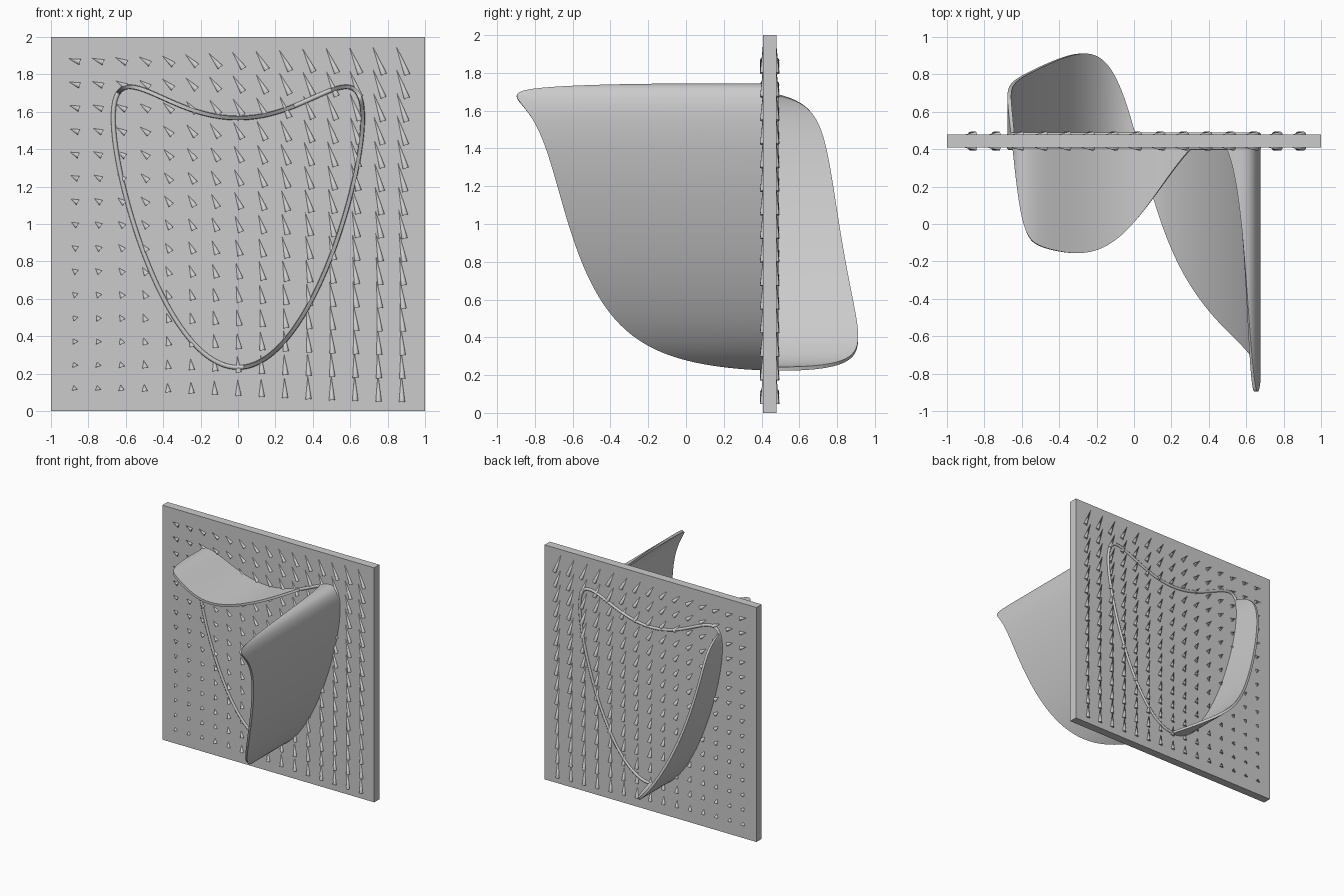
import bpy, bmesh, math
from mathutils import Vector, Matrix

if "Cube" in bpy.data.objects:
    bpy.data.objects.remove(bpy.data.objects["Cube"])

MID = 0.443      # y of the plate's middle plane
HALF = 0.035     # half the plate thickness
STEPS = 300


def field(x, z):
    return Vector((-0.277 * z, 0, 0.75 + 0.61 * math.sin(1.5 * x)))


def path(t):
    u = 2 / 3
    return Vector((u * math.cos(t), 0, 0.9 + u * (math.sin(t) + math.cos(t) ** 2)))


def tangent(t):
    c, s = math.cos(t), math.sin(t)
    return Vector((-s, 0, c - 2 * s * c)).normalized()


def finish(bm, name, smooth=True):
    bmesh.ops.recalc_face_normals(bm, faces=bm.faces)
    mesh = bpy.data.meshes.new(name)
    bm.to_mesh(mesh)
    bm.free()
    ob = bpy.data.objects.new(name, mesh)
    bpy.context.collection.objects.link(ob)
    if smooth:
        bpy.ops.object.select_all(action='DESELECT')
        ob.select_set(True)
        bpy.context.view_layer.objects.active = ob
        bpy.ops.object.shade_smooth_by_angle(angle=math.radians(40))
    return ob


def closed_sweep(name, section):
    """Sweep a ring of (across, y) points, given by section(t), round the path."""
    bm = bmesh.new()
    rings = []
    for i in range(STEPS):
        t = 2 * math.pi * i / STEPS
        p, d = path(t), tangent(t)
        n = Vector((d.z, 0, -d.x))
        rings.append([bm.verts.new(p + n * a + Vector((0, y, 0))) for a, y in section(t)])
    for i, ring in enumerate(rings):
        nxt = rings[(i + 1) % STEPS]
        for k in range(len(ring)):
            m = (k + 1) % len(ring)
            bm.faces.new((ring[k], ring[m], nxt[m], nxt[k]))
    return finish(bm, name)


# Upright plate
bm = bmesh.new()
bmesh.ops.create_cube(bm, size=1, matrix=Matrix.Translation((0, MID, 1))
                      @ Matrix.Diagonal((2, 2 * HALF, 2, 1)))
finish(bm, "plate", smooth=False)

# Grid of field arrows and loop outline on both faces
for side, y in (("front", MID - HALF), ("back", MID + HALF)):
    bm = bmesh.new()
    for i in range(15):
        for j in range(15):
            x, z = -0.875 + 0.125 * i, 0.125 + 0.125 * j
            f = field(x, z)
            turn = f.to_track_quat('Z', 'Y').to_matrix().to_4x4()
            bmesh.ops.create_cone(bm, cap_ends=True, segments=12, radius1=0.016, radius2=0,
                                  depth=max(0.025, 0.115 * f.length),
                                  matrix=Matrix.Translation((x, y, z)) @ turn)
    finish(bm, side + "_arrows")
    angles = [2 * math.pi * k / 10 for k in range(10)]
    closed_sweep(side + "_loop_tube",
                 lambda t, y=y: [(0.012 * math.cos(a), y + 0.012 * math.sin(a)) for a in angles])


# Curtain whose depth is the field's component along the loop
def curtain_section(t):
    p = path(t)
    end = MID - field(p.x, p.z).dot(tangent(t))
    lo, hi = min(MID, end), max(MID, end) + 0.001
    return [(-0.01, lo), (0.01, lo), (0.01, hi), (-0.01, hi)]


closed_sweep("curtain", curtain_section)
